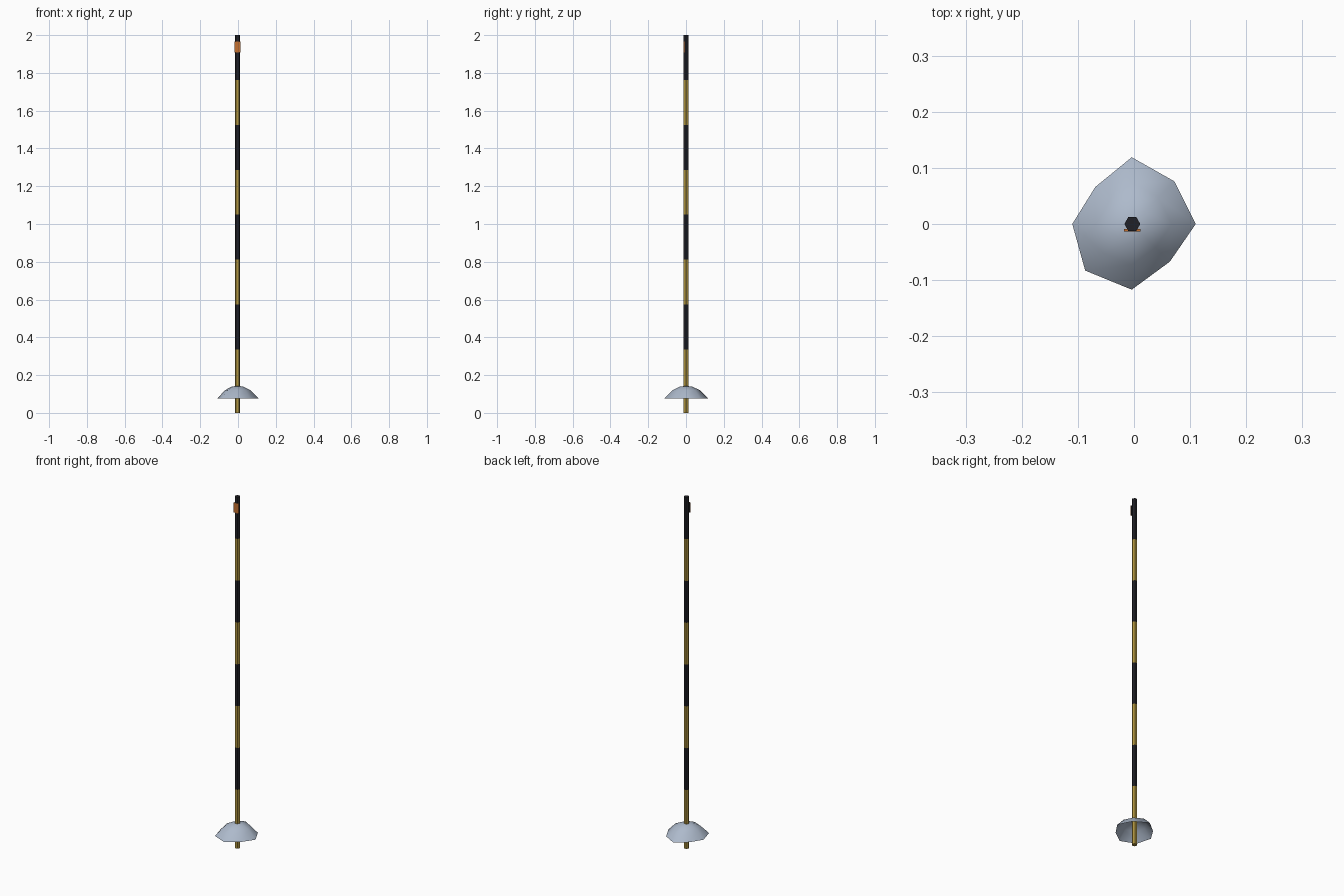
import bpy, bmesh, math

if "Cube" in bpy.data.objects:
    bpy.data.objects.remove(bpy.data.objects["Cube"])

CX = -0.003  # pole axis


def material(name, rgb):
    m = bpy.data.materials.new(name)
    m.diffuse_color = (*rgb, 1)
    m.use_nodes = True
    m.node_tree.nodes["Principled BSDF"].inputs["Base Color"].default_value = m.diffuse_color
    return m


yellow = material("yellow_paint", (0.42, 0.29, 0.05))
black = material("black_paint", (0.015, 0.015, 0.02))
orange = material("orange_reflector", (0.55, 0.16, 0.03))
snow = material("snow", (0.42, 0.49, 0.60))


def make_object(name, bm, mats):
    me = bpy.data.meshes.new(name)
    bm.normal_update()
    bm.to_mesh(me)
    bm.free()
    ob = bpy.data.objects.new(name, me)
    bpy.context.collection.objects.link(ob)
    for m in mats:
        me.materials.append(m)
    return ob


def bridge(bm, low, high, mat=0, smooth=False):
    n = len(low)
    for i in range(n):
        j = (i + 1) % n
        f = bm.faces.new((low[i], low[j], high[j], high[i]))
        f.material_index = mat
        f.smooth = smooth


# Striped hexagonal pole
levels = [0] + [0.335 + 0.238 * i for i in range(7)] + [2.0]
bm = bmesh.new()
rings = [[bm.verts.new((CX + 0.0142 * math.cos(i * math.pi / 3),
                        0.0142 * math.sin(i * math.pi / 3), z))
          for i in range(6)] for z in levels]
for k in range(len(levels) - 1):
    bridge(bm, rings[k], rings[k + 1], k % 2)
bm.faces.new(rings[0][::-1])
bm.faces.new(rings[-1]).material_index = 1
make_object("striped_pole", bm, [yellow, black])

# Reflector plate on the front, with a dark back
bm = bmesh.new()
bmesh.ops.create_cube(bm, size=1)
for v in bm.verts:
    v.co = (CX + v.co.x * 0.030, -0.0113 + v.co.y * 0.0048, 1.937 + v.co.z * 0.056)
bm.normal_update()
for f in bm.faces:
    f.material_index = 1 if f.normal.y > 0.5 else 0
make_object("reflector", bm, [orange, black])

# Irregular snow cap, an open eight-sided dome
rim = [(0.110, 0), (0.072, 0.076), (-0.004, 0.119), (-0.069, 0.066),
       (-0.110, 0), (-0.087, -0.083), (-0.004, -0.117), (0.064, -0.067)]
bm = bmesh.new()
rings = [[bm.verts.new((CX + (x - CX) * s, y * s, z)) for x, y in rim]
         for s, z in ((1, 0.075), (0.62, 0.120), (0.28, 0.139))]
for a, b in zip(rings, rings[1:]):
    bridge(bm, a, b, smooth=True)
apex = bm.verts.new((CX, 0, 0.143))
for i in range(8):
    bm.faces.new((rings[-1][i], rings[-1][(i + 1) % 8], apex)).smooth = True
make_object("snow_cap", bm, [snow])
